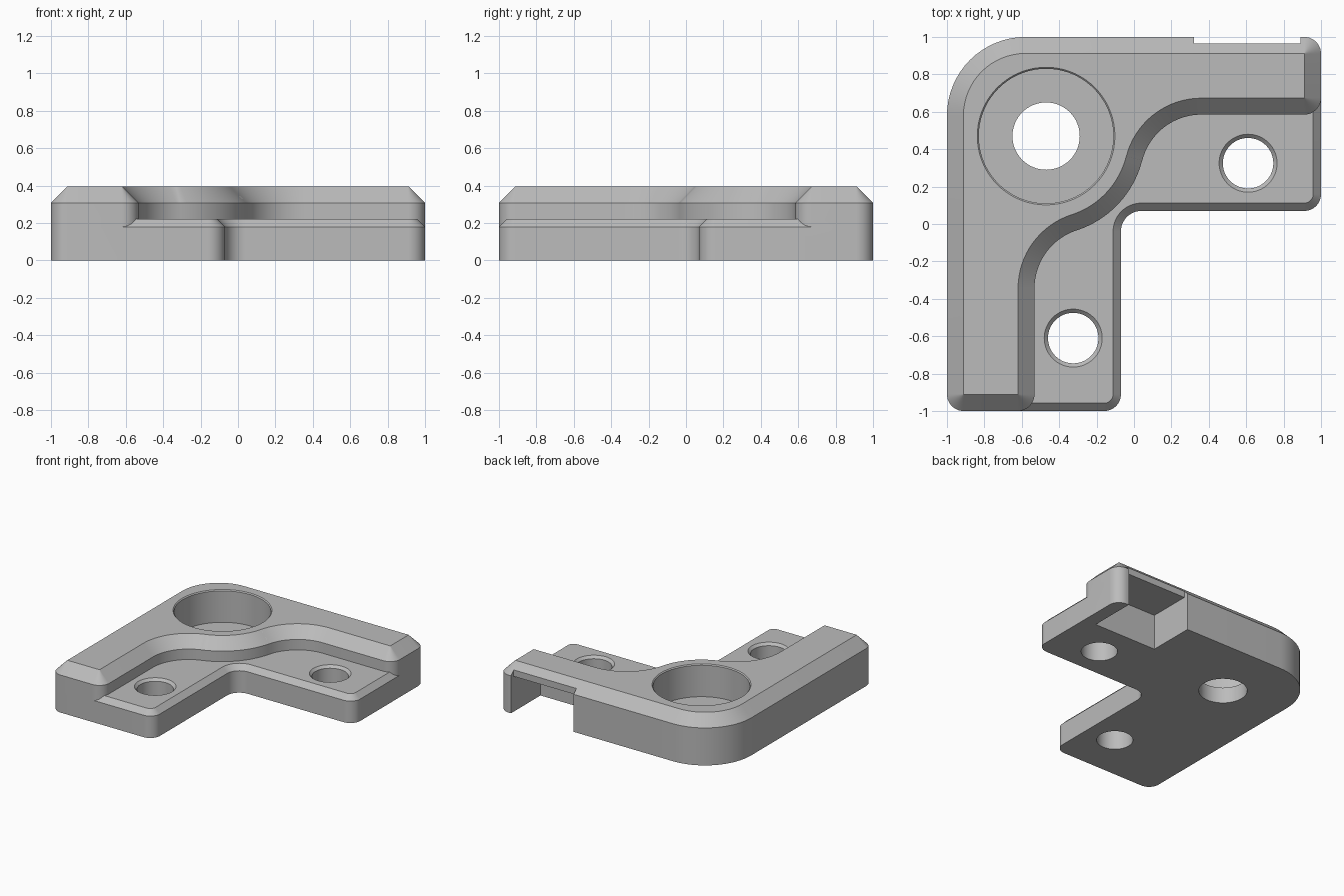
import bpy
import bmesh
from math import radians, cos, sin

cube = bpy.data.objects.get("Cube")
if cube:
    bpy.data.objects.remove(cube, do_unlink=True)

grey = bpy.data.materials.new("plain_grey")
grey.use_nodes = True
colour = (0.5, 0.5, 0.5, 1)
grey.diffuse_color = colour
grey.node_tree.nodes["Principled BSDF"].inputs["Base Color"].default_value = colour


def outline(arcs, inset, steps):
    """Points along a chain of arcs; clockwise arcs are concave and grow when inset."""
    points = []
    for cx, cy, r, start, end in arcs:
        full = abs(end - start) == 360
        rad = r - inset if end > start else r + inset
        for i in range(steps if full else steps + 1):
            a = radians(start + (end - start) * i / steps)
            points.append((cx + rad * cos(a), cy + rad * sin(a)))
    return points


def loft(name, arcs, levels, steps=16):
    """Solid whose outline is inset by a given amount at each height."""
    bm = bmesh.new()
    rings = [[bm.verts.new((x, y, z)) for x, y in outline(arcs, inset, steps)]
             for inset, z in levels]
    bm.faces.new(rings[0][::-1])
    bm.faces.new(rings[-1])
    n = len(rings[0])
    for low, high in zip(rings, rings[1:]):
        for i in range(n):
            j = (i + 1) % n
            bm.faces.new((low[i], low[j], high[j], high[i]))
    mesh = bpy.data.meshes.new(name)
    bm.to_mesh(mesh)
    bm.free()
    mesh.materials.append(grey)
    obj = bpy.data.objects.new(name, mesh)
    bpy.context.collection.objects.link(obj)
    return obj


def box(name, low, high):
    bpy.ops.mesh.primitive_cube_add(size=1, location=[(a + b) / 2 for a, b in zip(low, high)])
    obj = bpy.context.object
    obj.name = name
    obj.scale = [b - a for a, b in zip(low, high)]
    bpy.ops.object.transform_apply(location=True, rotation=False, scale=True)
    obj.data.materials.append(grey)
    return obj


def combine(target, tool, operation):
    bpy.context.view_layer.objects.active = target
    mod = target.modifiers.new(operation, "BOOLEAN")
    mod.operation = operation
    mod.solver = "EXACT"
    mod.object = tool
    bpy.ops.object.modifier_apply(modifier=mod.name)
    bpy.data.objects.remove(tool, do_unlink=True)


# Corners shared by both layers
front_left_corner = (-0.91, -0.91, 0.09, 180, 270)
back_corners = [(0.91, 0.91, 0.09, 0, 90), (-0.58, 0.58, 0.42, 90, 180)]

# Low L-shaped flange
flange = loft("flange", [
    front_left_corner,
    (-0.16, -0.91, 0.09, 270, 360),
    (0.04, -0.04, 0.11, 180, 90),
    (0.91, 0.16, 0.09, -90, 0),
    *back_corners], [(0, 0), (0, 0.18), (0.042, 0.222)])

# Tall body with a wavy inner wall and broad chamfer
bracket = loft("corner_bracket", [
    front_left_corner,
    (-0.622, -0.91, 0.09, 270, 360),
    (-0.206, -0.344, 0.326, 180, 108),
    (-0.47, 0.47, 0.53, -72, -14.3),
    (0.36, 0.259, 0.326, 165.7, 90),
    (0.91, 0.675, 0.09, -90, 0),
    *back_corners], [(0, 0), (0, 0.308), (0.088, 0.396)])
combine(bracket, flange, "UNION")

# Counterbore and its through hole
bore = (-0.47, 0.47)
combine(bracket, loft("counterbore", [(*bore, 0.36, 0, 360)],
        [(0, 0.13), (0, 0.388), (-0.016, 0.404)], 72), "DIFFERENCE")
combine(bracket, loft("bore_hole", [(*bore, 0.18, 0, 360)],
        [(0, -0.1), (0, 0.3)], 64), "DIFFERENCE")

# Chamfered screw holes
for spot in ((0.61, 0.325), (-0.325, -0.61)):
    combine(bracket, loft("screw_hole", [(*spot, 0.135, 0, 360)],
            [(0, -0.1), (0, 0.202), (-0.02, 0.222), (-0.02, 0.3)], 64), "DIFFERENCE")

# Pocket open to the back and underside
combine(bracket, box("pocket", (0.32, 0.617, -0.1), (0.89, 1.05, 0.29)), "DIFFERENCE")
combine(bracket, box("pocket_lip", (0.32, 0.965, -0.2), (0.89, 1.1, 0.5)), "DIFFERENCE")

bpy.ops.object.select_all(action="DESELECT")
bracket.select_set(True)
bpy.context.view_layer.objects.active = bracket
bpy.ops.object.shade_smooth_by_angle(angle=radians(25))
